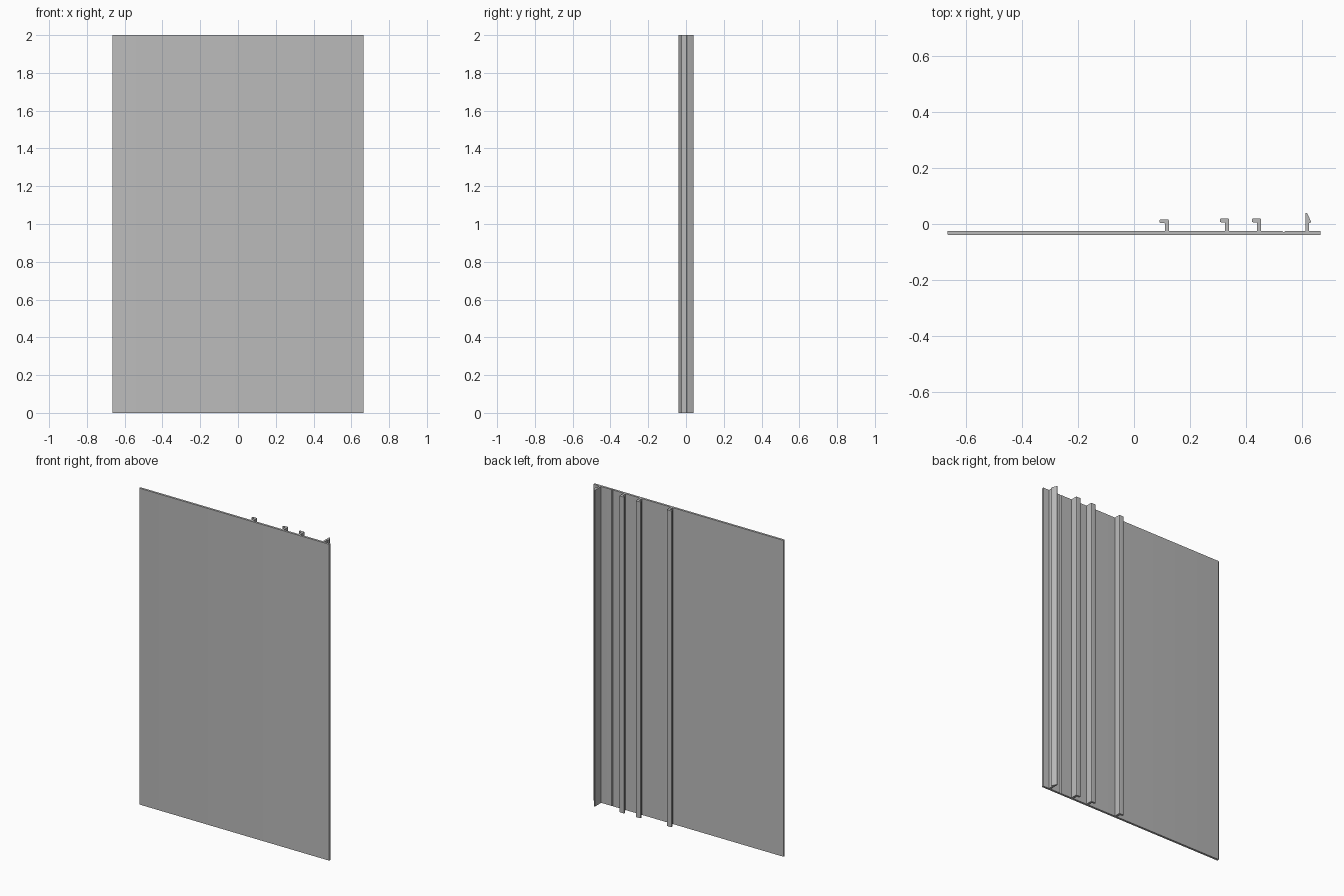
import bpy, bmesh
from mathutils import Vector

if "Cube" in bpy.data.objects:
    bpy.data.objects.remove(bpy.data.objects["Cube"])

HEIGHT = 2.0
FRONT, BACK = -0.039, -0.025   # panel faces
HALF = 0.665                   # half the panel width

grey = bpy.data.materials.new("plain_grey")
grey.use_nodes = True
colour = (0.5, 0.5, 0.5, 1)
grey.diffuse_color = colour
grey.node_tree.nodes["Principled BSDF"].inputs["Base Color"].default_value = colour


def rounded(corners, steps=4):
    """Fillet a closed outline of (x, y, radius) corners."""
    out = []
    for i, (x, y, r) in enumerate(corners):
        p = Vector((x, y))
        if not r:
            out.append(p)
            continue
        before = Vector(corners[i - 1][:2])
        after = Vector(corners[(i + 1) % len(corners)][:2])
        a = p + (before - p).normalized() * r
        b = p + (after - p).normalized() * r
        for k in range(steps + 1):
            t = k / steps
            out.append(a * (1 - t) ** 2 + p * 2 * t * (1 - t) + b * t ** 2)
    return out


def extrude_profile(name, corners):
    """Extrude a counter-clockwise outline up the full height."""
    bm = bmesh.new()
    base = bm.faces.new([bm.verts.new((p.x, p.y, 0)) for p in rounded(corners)])
    top = bmesh.ops.extrude_face_region(bm, geom=[base])["geom"]
    bmesh.ops.translate(bm, vec=(0, 0, HEIGHT),
                        verts=[v for v in top if isinstance(v, bmesh.types.BMVert)])
    bmesh.ops.recalc_face_normals(bm, faces=bm.faces)
    mesh = bpy.data.meshes.new(name)
    bm.to_mesh(mesh)
    bm.free()
    mesh.materials.append(grey)
    obj = bpy.data.objects.new(name, mesh)
    bpy.context.collection.objects.link(obj)
    bpy.ops.object.select_all(action="DESELECT")
    obj.select_set(True)
    bpy.context.view_layer.objects.active = obj
    bpy.ops.object.shade_smooth_by_angle()


# Flat panel with a shallow groove along its back
groove = 0.534
extrude_profile("panel", [
    (-HALF, FRONT, 0.004), (HALF, FRONT, 0.002), (HALF, BACK, 0.002),
    (groove + 0.005, BACK, 0), (groove, BACK - 0.005, 0), (groove - 0.005, BACK, 0),
    (-HALF, BACK, 0.004)])

# Hooked rails, lips pointing to -x
for name, right, top in (("inner_hook_rail", 0.124, 0.016),
                         ("middle_hook_rail", 0.339, 0.019),
                         ("outer_hook_rail", 0.453, 0.019)):
    stem, tip, under = right - 0.014, right - 0.033, top - 0.013
    extrude_profile(name, [
        (stem, BACK - 0.001, 0), (right, BACK - 0.001, 0), (right, top, 0.004),
        (tip, top, 0.005), (tip, under, 0.005), (stem, under, 0.002)])

# Barbed snap rail near the edge
extrude_profile("snap_rail", [
    (0.611, BACK - 0.001, 0), (0.623, BACK - 0.001, 0), (0.623, 0.003, 0),
    (0.632, 0.006, 0.002), (0.617, 0.039, 0.002), (0.611, 0.039, 0.002)])
